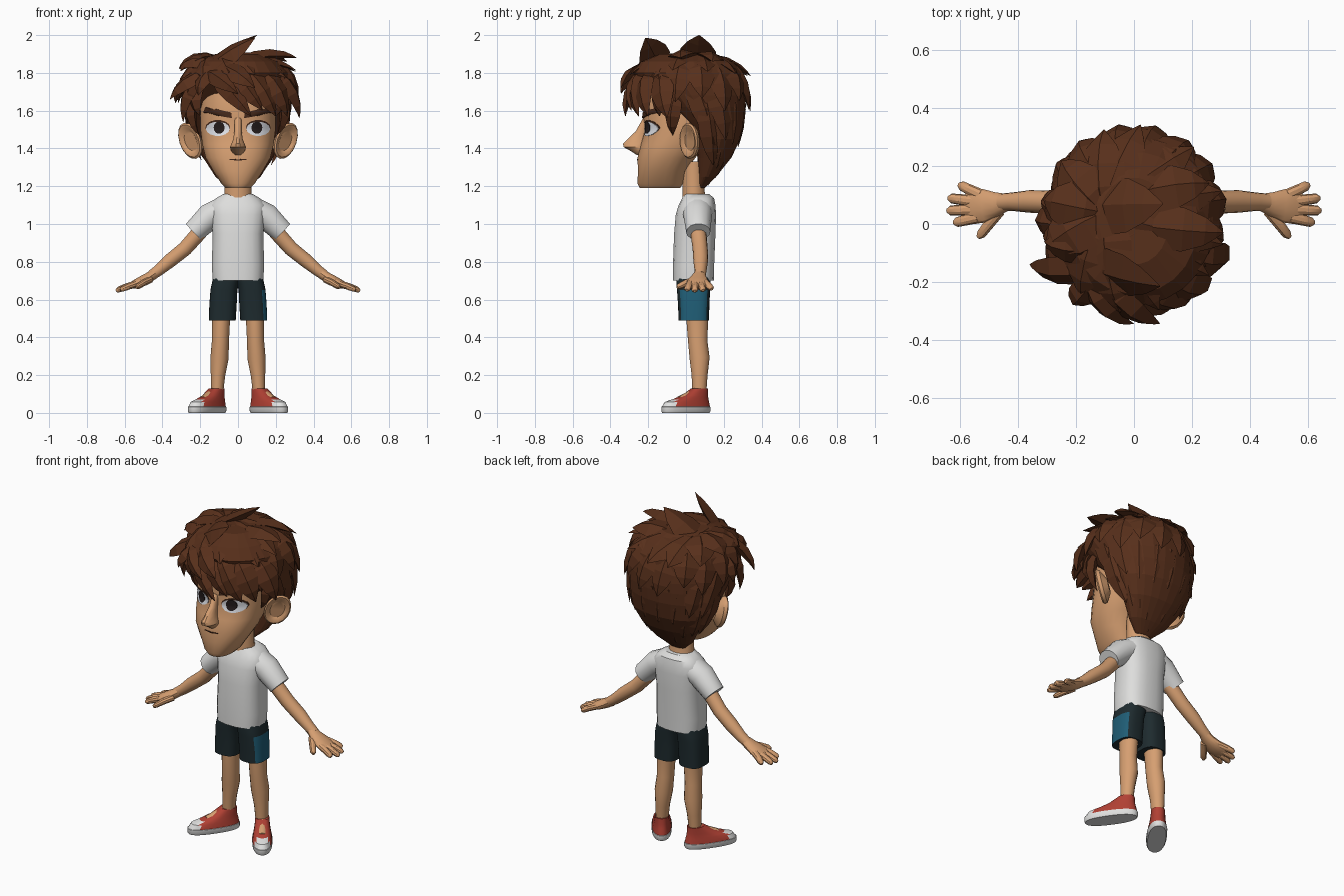
import bpy, bmesh, math, random
from mathutils import Vector as V
from mathutils.bvhtree import BVHTree

random.seed(4)

COL = {"skin": (.67, .345, .165), "hair brown": (.097, .029, .011), "shirt white": (.73, .73, .72),
       "shorts dark": (.013, .024, .028), "shorts teal": (.014, .11, .18), "shoe red": (.44, .052, .034),
       "sole white": (.75, .75, .74), "eye white": (.76, .78, .83), "pupil dark": (.018, .012, .012),
       "brow brown": (.06, .022, .011)}
MAT = {}
for k, c in COL.items():
    MAT[k] = bpy.data.materials.new(k)
    MAT[k].diffuse_color = (*c, 1)


def ring(c, u, v, n=12, p=2):
    """Superellipse cross-section around c with half axes u and v."""
    def f(a):
        return math.copysign(abs(a) ** (2 / p), a)
    return [c + u * f(math.cos(t)) + v * f(math.sin(t))
            for t in (2 * math.pi * (i + .5) / n for i in range(n))]


def flat_ring(z, x0, x1, y0, y1, n=20, p=2.4):
    return ring(V(((x0 + x1) / 2, (y0 + y1) / 2, z)), V(((x1 - x0) / 2, 0, 0)), V((0, (y1 - y0) / 2, 0)), n, p)


def stack(rows, n=20, p=2.4):
    """Symmetric loft from rows of (z, half width, front y, back y)."""
    return [flat_ring(z, -w, w, a, b, n, p) for z, w, a, b in rows]


def limb(pts, n=14):
    """Tube along (x, y, z, half width in y, half thickness)."""
    out, P = [], [V(q[:3]) for q in pts]
    for i, q in enumerate(pts):
        t = (P[min(i + 1, len(P) - 1)] - P[max(i - 1, 0)]).normalized()
        v = V((0, 1, 0)) - t * t.y
        v.normalize()
        out.append(ring(P[i], t.cross(v) * q[4], v * q[3], n))
    return out


def part(name, lofts, mats, rule=None, mirror=False):
    bm = bmesh.new()
    for s in ((1, -1) if mirror else (1,)):
        for rings in lofts:
            vs = [[bm.verts.new((q.x * s, q.y, q.z)) for q in r] for r in rings]
            n = len(vs[0])
            for a, b in zip(vs, vs[1:]):
                for i in range(n):
                    bm.faces.new((a[i], a[(i + 1) % n], b[(i + 1) % n], b[i]))
            bm.faces.new(vs[0])
            bm.faces.new(vs[-1])
    bmesh.ops.recalc_face_normals(bm, faces=bm.faces)
    bm.normal_update()
    if rule:
        for f in bm.faces:
            f.material_index = rule(f.calc_center_median(), f.normal)
    me = bpy.data.meshes.new(name)
    bm.to_mesh(me)
    bm.free()
    for m in mats:
        me.materials.append(MAT[m])
    ob = bpy.data.objects.new(name, me)
    bpy.context.collection.objects.link(ob)
    return ob


# Head and neck
head = part("head", [stack([
    (1.19, .065, -.245, -.03), (1.215, .09, -.258, -.015), (1.28, .132, -.255, .0), (1.35, .172, -.258, .05),
    (1.42, .19, -.24, .11), (1.5, .2, -.217, .15), (1.56, .2, -.226, .17), (1.65, .2, -.22, .2),
    (1.75, .19, -.2, .2), (1.82, .13, -.12, .12)], 24, 2.3)], ["skin"])
part("neck", [stack([(1.1, .08, -.02, .12), (1.17, .072, -.02, .1), (1.33, .07, -.02, .1)], 16, 2)], ["skin"])
part("nose", [stack([(1.365, .018, -.262, -.2), (1.385, .036, -.292, -.2), (1.407, .044, -.332, -.2),
                     (1.425, .036, -.336, -.2), (1.45, .026, -.31, -.2), (1.49, .02, -.268, -.2),
                     (1.56, .02, -.228, -.2)], 12, 2)], ["skin"])

# Ears: cupped discs flaring outward
eu, ev, en = V((.78, .6, .1)), V((.2, -.08, 1)), V((.6, -.78, 0))
part("ears", [[ring(V((.252, .018, 1.44)) + en * d, eu * .076 * s, ev * .095 * s, 16, 2.1)
               for d, s in ((-.045, .4), (-.015, .92), (.004, 1), (.012, .9), (.01, .74), (-.002, .55))]],
     ["skin"], mirror=True)

# Painted face details: thin plates projected on the head
tree = BVHTree.FromPolygons([v.co for v in head.data.vertices], [p.vertices for p in head.data.polygons])


def plate(name, pts, mat, off):
    cx, cz = sum(p[0] for p in pts) / len(pts), sum(p[1] for p in pts) / len(pts)

    def layer(s, o):
        out = []
        for x, z in pts:
            x, z = cx + (x - cx) * s, cz + (z - cz) * s
            hit = tree.ray_cast(V((x, -1, z)), V((0, 1, 0)))[0]
            out.append(V((x, (hit.y if hit else -.1) - o, z)))
        return out
    part(name, [[layer(1, -.002), layer(1, off), layer(.7, off), layer(.35, off), layer(.03, off)]], [mat])


def oval(x, z, a, b, n=14):
    return [(x + a * math.cos(2 * math.pi * i / n), z + b * math.sin(2 * math.pi * i / n)) for i in range(n)]


for s, side in ((1, "left"), (-1, "right")):
    plate(side + "_eyelid", oval(s * .107, 1.51, .066, .041), "brow brown", .003)
    plate(side + "_eye", oval(s * .107, 1.504, .063, .038), "eye white", .005)
    plate(side + "_pupil", oval(s * .1, 1.51, .029, .033), "pupil dark", .0075)
    plate(side + "_brow", [(s * x, z) for x, z in (
        (.032, 1.56), (.1, 1.572), (.185, 1.59), (.172, 1.62), (.1, 1.605), (.036, 1.59))], "brow brown", .008)
plate("mouth", [(-.045, 1.34), (0, 1.335), (.045, 1.34), (.043, 1.345), (0, 1.342), (-.043, 1.345)],
      "brow brown", .004)

# Hair base shell: (z, half width, front, back)
H = [(1.19, .05, .06, .10), (1.25, .12, .065, .16), (1.35, .185, .06, .24), (1.45, .232, .045, .29),
     (1.55, .26, -.05, .312), (1.62, .275, -.13, .318), (1.68, .285, -.19, .318), (1.74, .29, -.25, .31),
     (1.8, .275, -.28, .3), (1.86, .22, -.24, .25), (1.9, .12, -.14, .16)]
part("hair_base", [stack(H, 24, 2.1)], ["hair brown"])


def shell(az, z, out=1.0, znew=None):
    """Point on the hair shell at an azimuth and height."""
    for a, b in zip(H, H[1:]):
        if a[0] <= z <= b[0]:
            k = (z - a[0]) / (b[0] - a[0])
            _, w, y0, y1 = [p + (q - p) * k for p, q in zip(a, b)]
    t = math.radians(az)
    return V((w * out * math.cos(t), (y0 + y1) / 2 + (y1 - y0) / 2 * out * math.sin(t), z if znew is None else znew))


locks = []


def lock(p0, p2, w, t=.03, bulge=.05):
    """Leaf-shaped tapered strand bowed away from the head centre."""
    p0, p2, c = V(p0), V(p2), V((0, .03, 1.6))
    p2.y = max(-.344, min(.344, p2.y))
    mid = (p0 + p2) / 2
    p1 = mid + (mid - c).normalized() * bulge * 1.6
    rings = []
    for k, s in ((0, .6), (.25, 1), (.5, .95), (.75, .62), (.9, .27), (1, .02)):
        q = p0 * (1 - k) ** 2 + p1 * 2 * k * (1 - k) + p2 * k * k
        tan = ((p1 - p0) * (1 - k) + (p2 - p1) * k).normalized()
        side = tan.cross(q - c).normalized()
        nor = side.cross(tan).normalized()
        rings.append([q + side * w * s, q + nor * t * s, q - side * w * s, q - nor * t * s])
    locks.append(rings)


J = random.uniform
# Back rows falling to the nape
for az in range(6, 180, 21):
    lock(shell(az, 1.64, .96), shell(az, 1.21 + .1 * abs(math.cos(math.radians(az))) + J(-.01, .04), 1.1), .065, .022, .022)
for az in range(-4, 190, 24):
    lock(shell(az + 8, 1.8, .9), shell(az, 1.43 + J(-.03, .05), 1.07), .075, .026, .025)
# Middle row around the sides and back
for az in range(-40, 215, 23):
    lock(shell(az + 10, 1.85, .88), shell(az + J(-5, 5), 1.72, 1.11, 1.63 + J(-.04, .05)), .075, .03, .032)
# Top row radiating from the crown
for az in range(-100, 235, 30):
    lock((-.1, .04, 1.87), shell(az + J(-6, 6), 1.78, 1.14, 1.8 + J(-.03, .04)), .09, .03, .045)
# Fringe, temples, sideburns and standing spikes: root, tip, half width
for root, tip, w in (
        ((-.12, -.22, 1.79), (.07, -.32, 1.57), .055), ((-.05, -.23, 1.81), (.13, -.29, 1.6), .06),
        ((.04, -.23, 1.81), (.2, -.25, 1.57), .07), ((.13, -.2, 1.8), (.26, -.2, 1.57), .07),
        ((.2, -.12, 1.8), (.325, -.1, 1.56), .07), ((-.16, -.2, 1.8), (0, -.344, 1.69), .05),
        ((-.1, -.2, 1.83), (.09, -.344, 1.72), .06), ((-.13, -.18, 1.8), (-.21, -.27, 1.68), .05),
        ((-.15, -.15, 1.8), (-.36, -.14, 1.66), .06), ((-.2, -.1, 1.78), (-.29, -.1, 1.54), .065),
        ((-.12, -.08, 1.84), (-.31, -.06, 1.82), .06), ((-.22, .0, 1.78), (-.33, .02, 1.64), .06),
        ((.23, -.05, 1.68), (.205, -.07, 1.47), .045), ((-.23, -.05, 1.68), (-.205, -.07, 1.47), .045),
        ((.2, -.11, 1.72), (.2, -.14, 1.57), .05), ((-.2, -.11, 1.72), (-.2, -.14, 1.57), .05),
        ((.0, .0, 1.86), (.31, -.03, 1.88), .08), ((.0, .1, 1.86), (.26, .14, 1.86), .08)):
    lock(root, tip, w, .03, .04)
lock((-.15, .06, 1.84), (.1, .07, 2.0), .1, .03, .0)
lock((-.14, -.14, 1.82), (.09, -.215, 1.985), .09, .03, .0)
part("hair_locks", locks, ["hair brown"])

# Shirt
part("shirt_body", [stack([(.70, .135, -.07, .148), (.78, .14, -.07, .15), (.95, .135, -.064, .157),
                           (1.05, .148, -.055, .16), (1.1, .15, -.04, .157), (1.135, .12, -.022, .15),
                           (1.158, .08, -.01, .125)], 20, 2.6)], ["shirt white"])
part("sleeves", [limb([(.09, .062, 1.07, .08, .07), (.15, .062, 1.04, .075, .072), (.235, .065, .958, .064, .06)])],
     ["shirt white"], mirror=True)

# Arms and hands
part("arms", [limb([(.2, .065, .96, .042, .042), (.28, .075, .87, .04, .04), (.36, .078, .806, .039, .038),
                    (.42, .077, .755, .032, .031), (.46, .075, .727, .03, .028)])], ["skin"], mirror=True)
fingers = [limb([(x0, y0, z0, .021, .019), ((x0 + x1) / 2, (y0 + y1) / 2, (z0 + z1) / 2 + .003, .019, .018),
                 (x1 - .01, y1 + (y0 - y1) * .12, z1 + .006, .017, .015), (x1, y1, z1, .008, .008)], 10)
           for x0, y0, z0, x1, y1, z1 in (
               (.53, .1, .69, .605, .136, .655), (.55, .078, .68, .641, .09, .648),
               (.55, .05, .68, .645, .046, .645), (.54, .024, .684, .622, .004, .65),
               (.465, .045, .705, .538, -.046, .664))]
part("hands", [limb([(.44, .075, .738, .03, .027), (.475, .068, .715, .042, .028), (.515, .063, .695, .057, .027),
                     (.55, .062, .68, .062, .022), (.58, .062, .668, .05, .014)])] + fingers, ["skin"], mirror=True)

# Shorts: teal panel on one outer side
part("shorts", [[flat_ring(z, a, b, c, d, 32, 2.8) for z, a, b, c, d in (
    (.49, .012, .155, -.04, .122), (.57, .007, .152, -.042, .124), (.65, .003, .146, -.048, .128),
    (.68, -.003, .14, -.05, .13), (.73, -.02, .128, -.05, .13))]], ["shorts dark", "shorts teal"],
     lambda c, n: int(n.x > .72 and c.x > .1 and c.z < .655), mirror=True)

# Legs
part("legs", [limb([(.088, .06, .56, .058, .05), (.09, .06, .48, .058, .048), (.093, .062, .38, .052, .046),
                    (.098, .072, .29, .054, .049), (.106, .072, .2, .043, .039), (.112, .07, .09, .037, .032)], 16)],
     ["skin"], mirror=True)

# Shoes: splayed outward, white sole and toe cap
ang = math.radians(35)
F, R, C = V((math.sin(ang), -math.cos(ang), 0)), V((math.cos(ang), math.sin(ang), 0)), V((.163, 0, 0))
part("shoes", [[ring(C + F * ((a + b) / 2) + V((0, 0, z)), F * ((b - a) / 2), R * w, 24, 2.4) for z, a, b, w in (
    (0, -.145, .147, .05), (.008, -.15, .152, .055), (.032, -.15, .152, .056), (.033, -.147, .148, .054),
    (.058, -.142, .13, .05), (.072, -.138, .08, .046), (.092, -.134, .02, .042), (.128, -.132, -.04, .038))]],
     ["shoe red", "sole white"],
     lambda c, n: int(c.z < .033 or (V((abs(c.x), c.y, 0)) - C).dot(F) > .082), mirror=True)
# Bare instep showing in the shoe opening
part("instep", [[ring(C + F * s + V((0, 0, z)), R * .02, V((0, 0, .012)), 10)
                 for s, z in ((-.06, .122), (-.02, .104), (.02, .086), (.045, .076))]], ["skin"], mirror=True)

# Smooth soft surfaces, keeping hard edges
for ob in bpy.context.collection.objects:
    ob.select_set(not ob.name.startswith("hair"))
    bpy.context.view_layer.objects.active = ob
bpy.ops.object.shade_smooth_by_angle(angle=math.radians(32))
